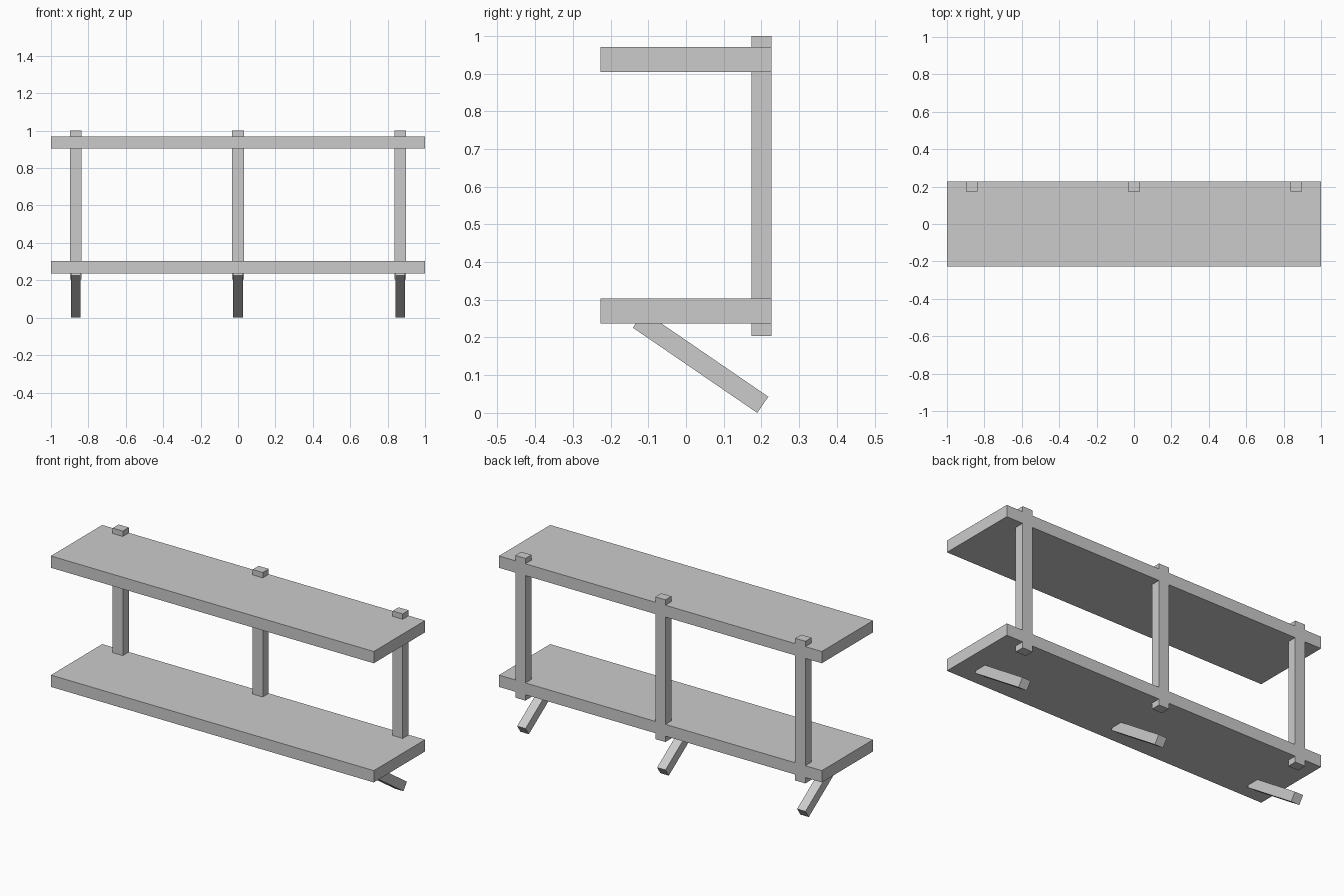
import bpy
import math

if "Cube" in bpy.data.objects:
    bpy.data.objects.remove(bpy.data.objects["Cube"])


def box(name, center, size, tilt=0.0):
    bpy.ops.mesh.primitive_cube_add(size=1, location=center, rotation=(tilt, 0, 0))
    ob = bpy.context.object
    ob.name = name
    ob.scale = size
    bpy.ops.object.transform_apply(location=False, rotation=False, scale=True)
    return ob


DEPTH = 0.454
BACK = DEPTH / 2
POST_D = 0.053

# Two long shelves
for name, z in (("lower_shelf", 0.27), ("upper_shelf", 0.937)):
    box(name, (0, 0, z), (2.0, DEPTH, 0.066))

# Brace: square bar sloping from the floor up into the lower shelf
ANGLE = math.radians(34.4)
LENGTH, THICK = 0.40, 0.052
c, s = math.cos(ANGLE), math.sin(ANGLE)
foot_y = 0.189
brace_y = foot_y - LENGTH / 2 * c + THICK / 2 * s
brace_z = LENGTH / 2 * s + THICK / 2 * c

for side, x in (("left", -0.867), ("middle", 0), ("right", 0.867)):
    # Upright post flush with the shelf backs
    box(side + "_post", (x, BACK - POST_D / 2, 0.602), (0.063, POST_D, 0.796))
    # Angled brace under the lower shelf
    box(side + "_brace", (x, brace_y, brace_z), (0.052, LENGTH, THICK), -ANGLE)
